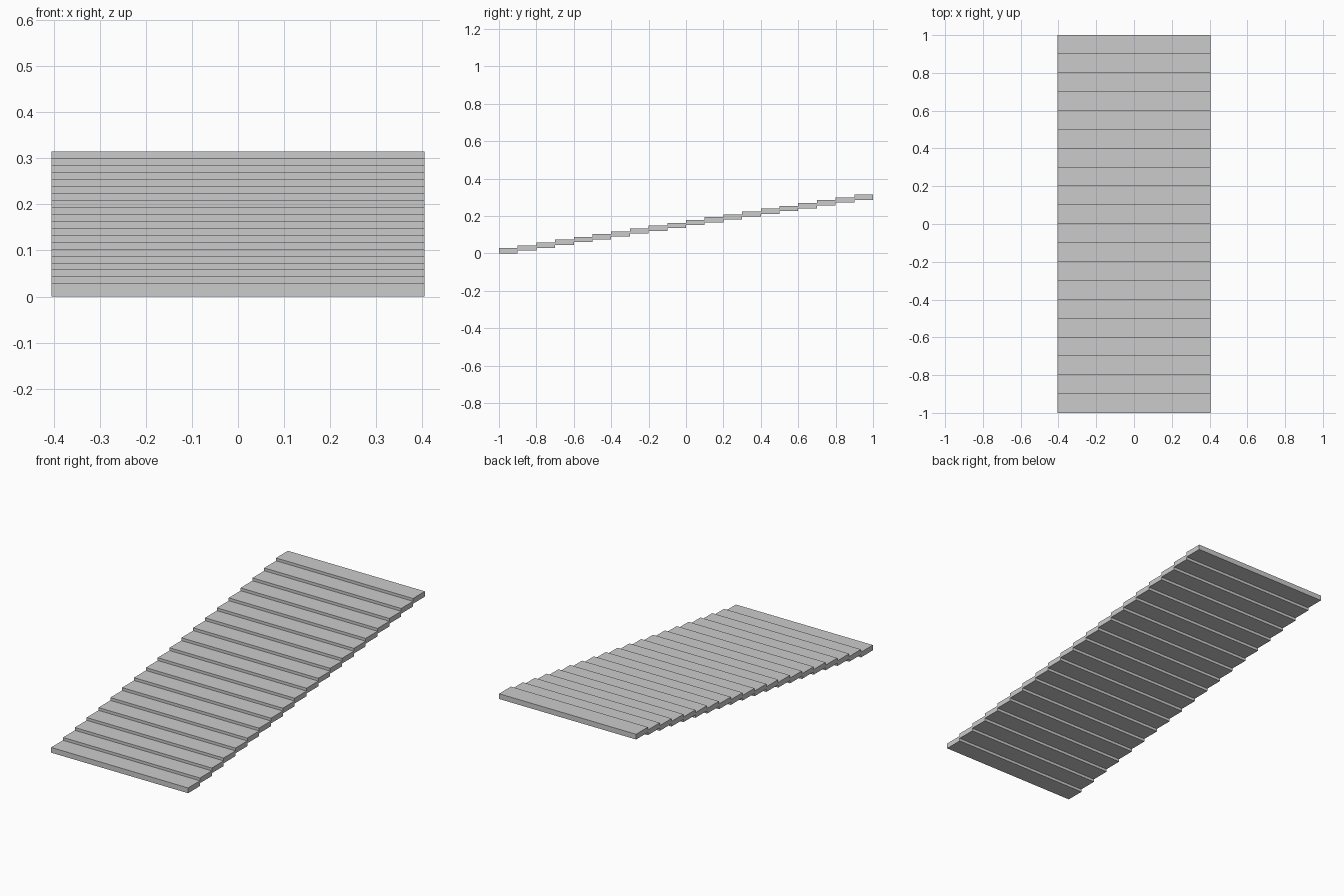
import bpy

if "Cube" in bpy.data.objects:
    bpy.data.objects.remove(bpy.data.objects["Cube"])

STEPS = 20
WIDTH = 0.81
DEPTH = 2.0 / STEPS
THICK = 0.028
HEIGHT = 0.315
RISE = (HEIGHT - THICK) / (STEPS - 1)


def box(name, size, location):
    bpy.ops.mesh.primitive_cube_add(size=1, location=location)
    obj = bpy.context.object
    obj.name = name
    obj.scale = size
    bpy.ops.object.transform_apply(location=False, rotation=False, scale=True)
    return obj


# Thin stair treads, each one set behind and slightly above the last
for i in range(STEPS):
    y = -1 + DEPTH * (i + 0.5)
    z = THICK / 2 + RISE * i
    box(f"stair_tread_{i + 1:02d}", (WIDTH, DEPTH, THICK), (0, y, z))
